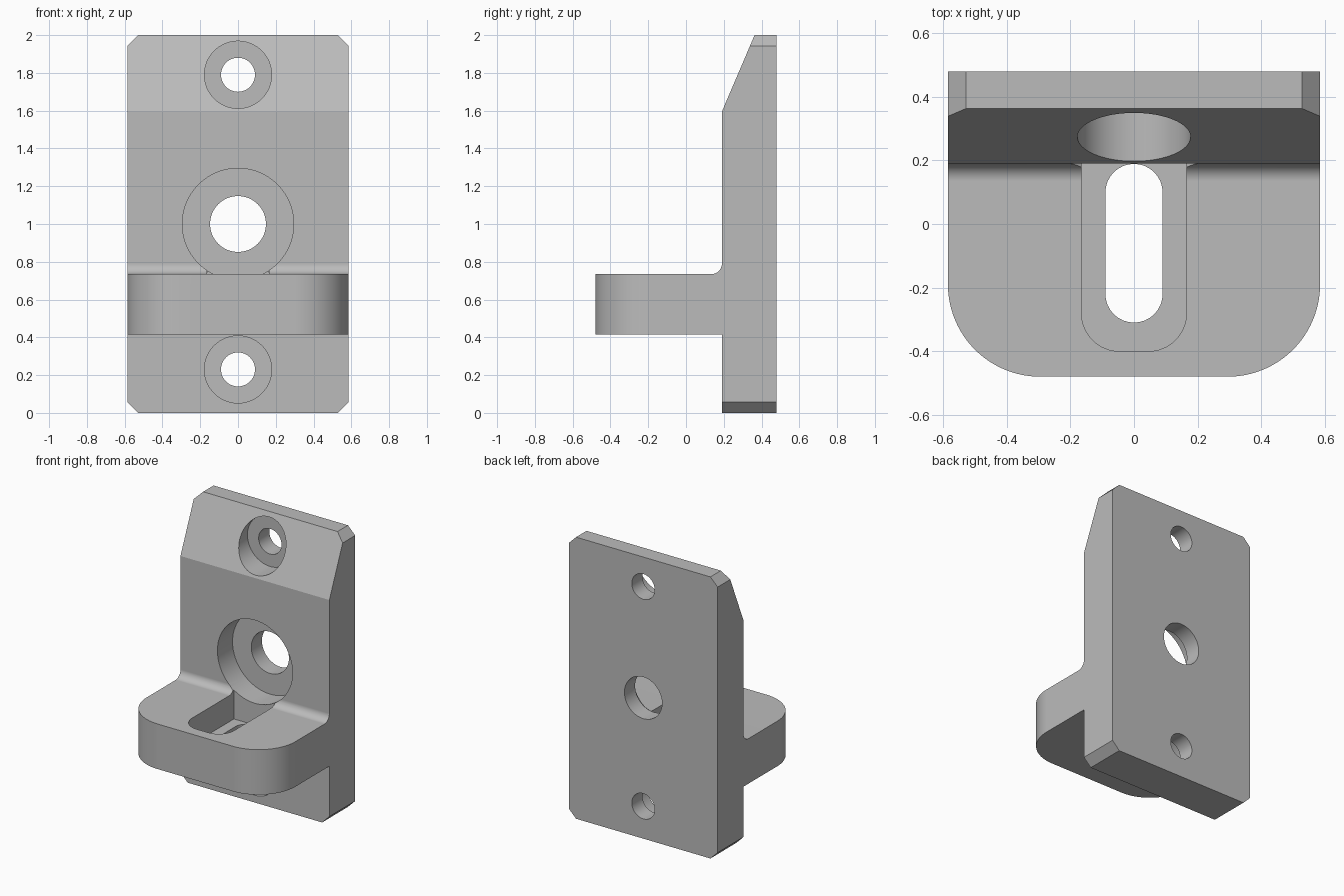
import bpy, bmesh, math
from mathutils import Vector

if "Cube" in bpy.data.objects:
    bpy.data.objects.remove(bpy.data.objects["Cube"], do_unlink=True)

grey = bpy.data.materials.new("plain_grey")
grey.use_nodes = True
colour = (0.5, 0.5, 0.5, 1)
grey.diffuse_color = colour
grey.node_tree.nodes["Principled BSDF"].inputs["Base Color"].default_value = colour


def arc(cx, cy, r, start, end, steps=16):
    """Points on an arc, angles in degrees."""
    angles = [math.radians(start + (end - start) * i / steps) for i in range(steps + 1)]
    return [(cx + r * math.cos(a), cy + r * math.sin(a)) for a in angles]


def prism(name, outline, axis, low, high):
    """Extrude a 2D outline along x, y or z."""
    place = {"x": lambda a, b: (low, a, b),
             "y": lambda a, b: (a, low, b),
             "z": lambda a, b: (a, b, low)}[axis]
    bm = bmesh.new()
    face = bm.faces.new([bm.verts.new(place(a, b)) for a, b in outline])
    grown = bmesh.ops.extrude_face_region(bm, geom=[face])["geom"]
    shift = Vector([high - low if k == axis else 0 for k in "xyz"])
    bmesh.ops.translate(bm, vec=shift, verts=[v for v in grown if isinstance(v, bmesh.types.BMVert)])
    bmesh.ops.recalc_face_normals(bm, faces=bm.faces)
    mesh = bpy.data.meshes.new(name)
    bm.to_mesh(mesh)
    bm.free()
    mesh.materials.append(grey)
    obj = bpy.data.objects.new(name, mesh)
    bpy.context.collection.objects.link(obj)
    return obj


def carve(body, tool, operation):
    mod = body.modifiers.new(tool.name, "BOOLEAN")
    mod.operation, mod.object, mod.solver = operation, tool, "EXACT"
    bpy.context.view_layer.objects.active = body
    bpy.ops.object.modifier_apply(modifier=mod.name)
    bpy.data.objects.remove(tool, do_unlink=True)


W, FRONT, BACK, FACE = 0.585, -0.48, 0.48, 0.19
SHELF_LOW, SHELF_TOP = 0.415, 0.735

# Side profile: back plate with sloped top, shelf and fillet
fillet = arc(FACE - 0.055, SHELF_TOP + 0.055, 0.055, 270, 360, 10)
side = [(BACK, 0), (BACK, 2), (0.363, 2), (FACE, 1.595)] + fillet[::-1] + [
    (FRONT, SHELF_TOP), (FRONT, SHELF_LOW), (FACE, SHELF_LOW), (FACE, 0)]
bracket = prism("mounting_bracket", side, "x", -0.7, 0.7)

# Front outline: chamfered corners
c = 0.057
half = [(W - c, 0), (W, c), (W, 2 - c), (W - c, 2)]
outline = half + [(-x, z) for x, z in reversed(half)]
carve(bracket, prism("chamfer_outline", outline, "y", -1, 1), "INTERSECT")

# Top outline: rounded shelf corners
r = 0.29
corners = (arc(-W + r, FRONT + r, r, 180, 270, 24) + arc(W - r, FRONT + r, r, 270, 360, 24)
           + [(W, 1), (-W, 1)])
carve(bracket, prism("shelf_outline", corners, "z", -1, 3), "INTERSECT")

# Shelf recess and through slot
recess = (arc(-0.045, -0.28, 0.12, 180, 270) + arc(0.045, -0.28, 0.12, 270, 360)
          + [(0.165, FACE), (-0.165, FACE)])
carve(bracket, prism("recess", recess, "z", 0.55, 0.9), "DIFFERENCE")
slot = arc(0, -0.22, 0.09, 180, 360) + arc(0, FACE - 0.091, 0.09, 0, 180)
carve(bracket, prism("slot", slot, "z", 0.3, 0.9), "DIFFERENCE")

# Counterbored screw holes: height, hole radius, bore radius, bore start
for z, hole, bore, start in ((0.23, 0.09, 0.178, 0.1), (1.0, 0.148, 0.295, 0.0), (1.79, 0.09, 0.178, 0.1)):
    carve(bracket, prism("bore", arc(0, z, bore, 0, 360, 64)[:-1], "y", start, 0.36), "DIFFERENCE")
    carve(bracket, prism("hole", arc(0, z, hole, 0, 360, 48)[:-1], "y", 0.3, 0.6), "DIFFERENCE")

# Smooth curved walls, crisp edges
bpy.ops.object.select_all(action="DESELECT")
bracket.select_set(True)
bpy.context.view_layer.objects.active = bracket
bpy.ops.object.shade_smooth_by_angle(angle=math.radians(20))
bracket.modifiers.new("flat_face_normals", "WEIGHTED_NORMAL").keep_sharp = True
